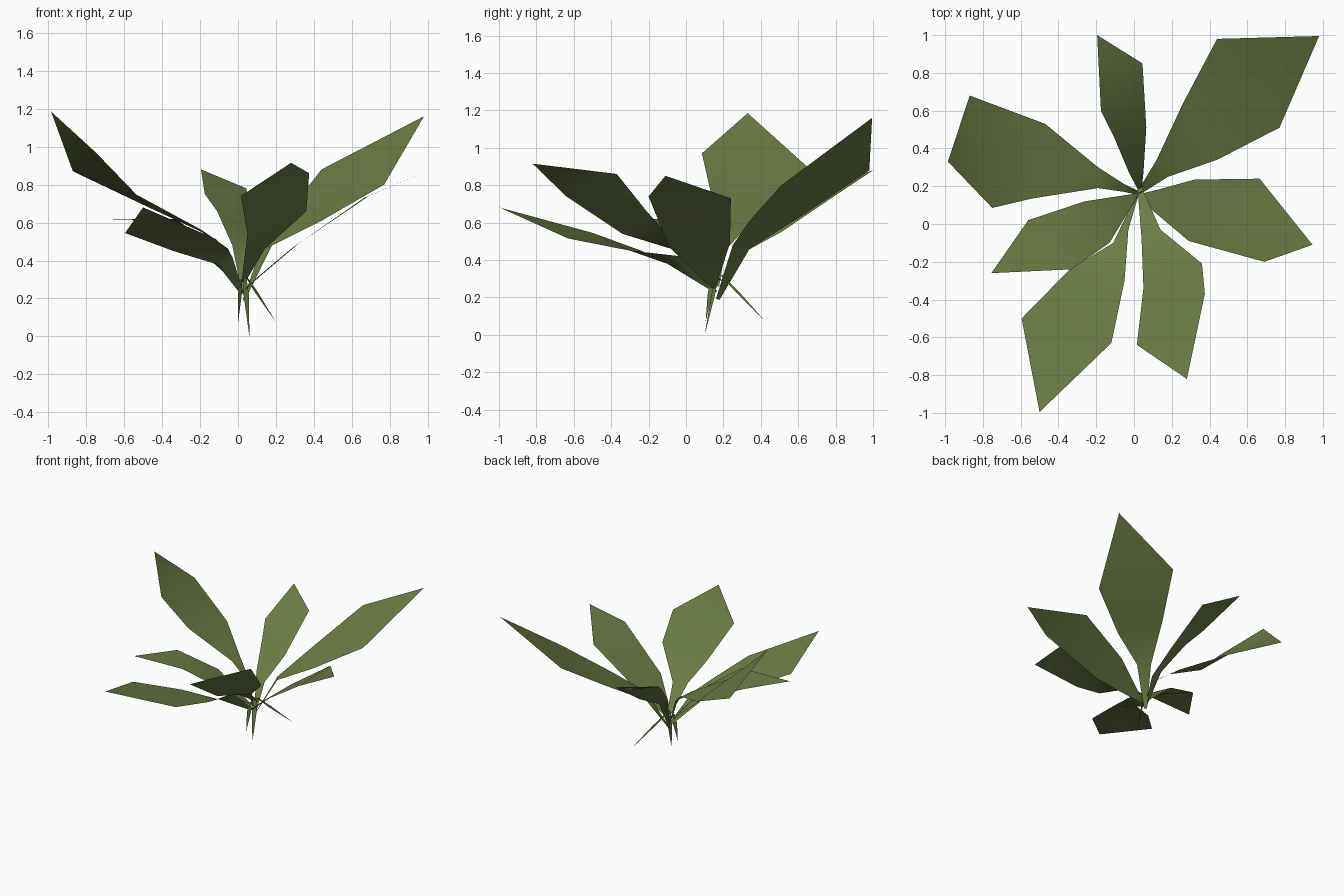
import bpy
from mathutils import Vector

leaf_mat = bpy.data.materials.new("leaf_green")
leaf_mat.diffuse_color = (0.15, 0.205, 0.06, 1)


def build(name, verts, faces):
    mesh = bpy.data.meshes.new(name)
    mesh.from_pydata(verts, [], faces)
    mesh.materials.append(leaf_mat)
    mesh.shade_smooth()
    obj = bpy.data.objects.new(name, mesh)
    bpy.context.collection.objects.link(obj)


def leaf(name, base, pairs, tip):
    """Single-sided blade: narrow base, left/right edge pairs, pointed tip."""
    base = Vector(base)
    side = (Vector(pairs[0][1]) - Vector(pairs[0][0])).normalized() * 0.012
    rows = [(base - side, base + side)] + pairs
    verts = [p for row in rows for p in row] + [tip]
    faces = [(2*i, 2*i + 1, 2*i + 3, 2*i + 2) for i in range(len(rows) - 1)]
    n = len(verts) - 1
    faces.append((n - 2, n - 1, n))
    # keep normals upward
    build(name, verts, faces)


# Leaves around the crown
leaf("leaf_back_right", (0.03, 0.17, 0.19),
     [((0.12, 0.34, 0.46), (0.18, 0.25, 0.48)),
      ((0.26, 0.64, 0.65), (0.44, 0.34, 0.61)),
      ((0.44, 0.98, 0.88), (0.77, 0.51, 0.80))], (0.98, 0.995, 1.16))
leaf("leaf_back_left", (0.02, 0.165, 0.26),
     [((-0.05, 0.21, 0.45), (-0.05, 0.17, 0.46)),
      ((-0.19, 0.30, 0.55), (-0.19, 0.19, 0.56)),
      ((-0.47, 0.53, 0.68), (-0.54, 0.135, 0.75)),
      ((-0.87, 0.68, 0.87), (-0.75, 0.085, 0.97))], (-0.985, 0.33, 1.185))
leaf("leaf_back", (0.03, 0.18, 0.22),
     [((-0.03, 0.28, 0.48), (0.05, 0.27, 0.42)),
      ((-0.11, 0.47, 0.66), (0.065, 0.51, 0.55)),
      ((-0.175, 0.60, 0.75), (0.045, 0.85, 0.78))], (-0.195, 1.0, 0.88))
leaf("leaf_right", (0.04, 0.15, 0.25),
     [((0.12, 0.18, 0.32), (0.10, 0.07, 0.31)),
      ((0.32, 0.235, 0.49), (0.29, -0.09, 0.47)),
      ((0.665, 0.24, 0.73), (0.69, -0.20, 0.74))], (0.945, -0.11, 0.85))
leaf("leaf_front_right", (0.03, 0.19, 0.29),
     [((0.14, -0.03, 0.46), (0.04, -0.08, 0.46)),
      ((0.36, -0.21, 0.66), (0.05, -0.34, 0.54)),
      ((0.375, -0.37, 0.86), (0.015, -0.64, 0.74))], (0.28, -0.82, 0.915))
leaf("leaf_front_left", (0.02, 0.16, 0.23),
     [((-0.03, -0.03, 0.42), (-0.11, -0.10, 0.38)),
      ((-0.05, -0.30, 0.45), (-0.34, -0.24, 0.45)),
      ((-0.12, -0.63, 0.515), (-0.595, -0.50, 0.545))], (-0.50, -0.995, 0.68))
leaf("leaf_left", (0.01, 0.15, 0.27),
     [((-0.13, -0.10, 0.48), (-0.26, 0.12, 0.50)),
      ((-0.33, -0.24, 0.62), (-0.56, 0.02, 0.615))], (-0.755, -0.26, 0.62))

# Thin root slivers tapering to a point under the crown
for i, (top, tip, w) in enumerate([
        ((0.035, 0.17, 0.33), (0.06, 0.10, 0.0), (0.014, 0.010, 0)),
        ((0.015, 0.14, 0.30), (0.0, 0.105, 0.07), (0.010, 0.012, 0)),
        ((0.04, 0.19, 0.32), (0.20, 0.42, 0.075), (0.008, 0.010, 0))]):
    top, tip, w = Vector(top), Vector(tip), Vector(w)
    mid = top.lerp(tip, 0.35)
    build(f"root_{i + 1}", [top - w*0.5, top + w*0.5, mid + w, mid - w, tip],
          [(0, 1, 2, 3), (3, 2, 4)])
